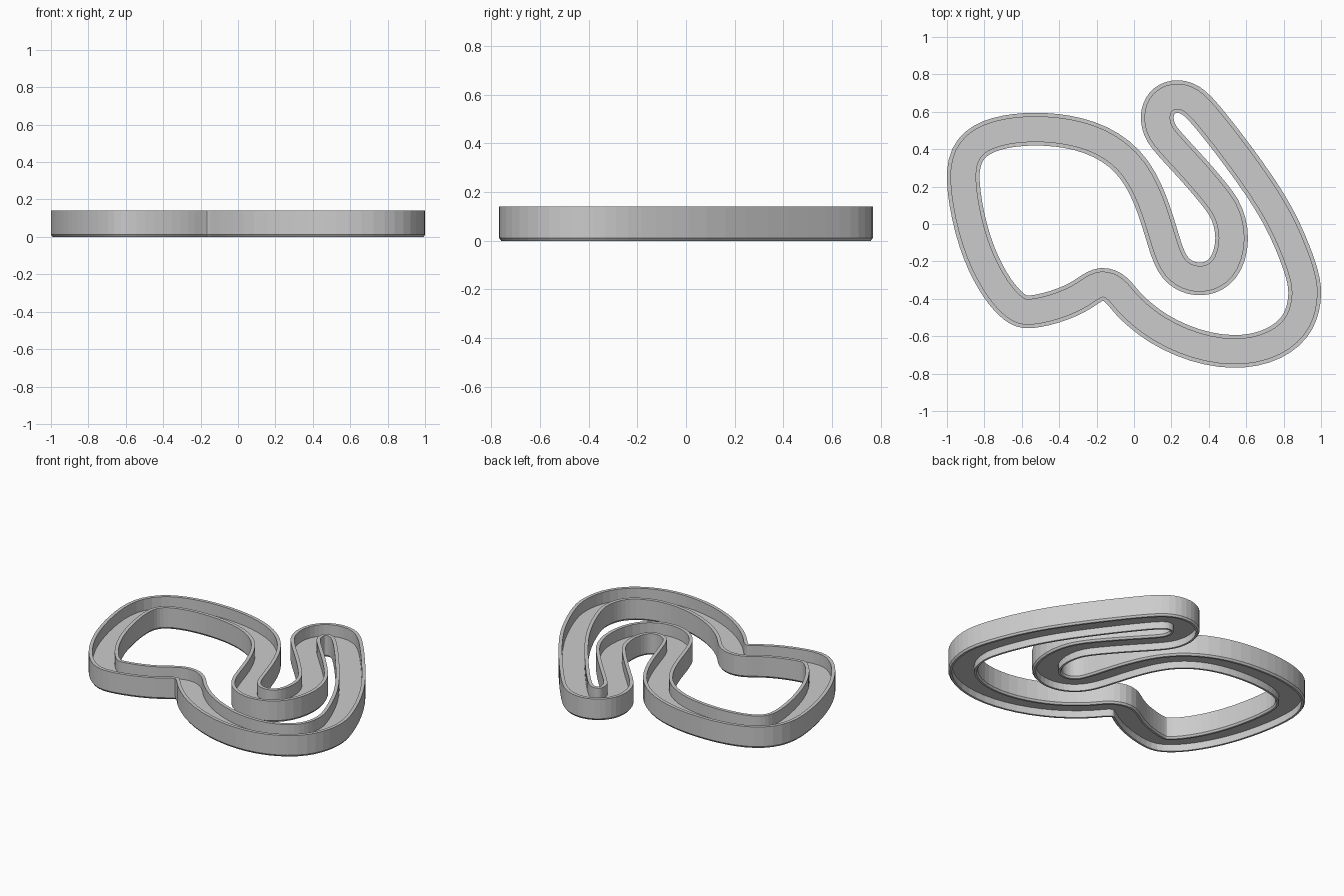
import bpy, bmesh
from mathutils import Vector

if "Cube" in bpy.data.objects:
    bpy.data.objects.remove(bpy.data.objects["Cube"])

# Centre line of the closed track, clockwise from the left side
PATH = [
    (-.912, .24), (-.893, .37), (-.813, .455), (-.68, .497), (-.53, .51),
    (-.353, .497), (-.176, .444), (-.03, .34), (.064, .193), (.128, .02),
    (.176, -.144), (.22, -.228), (.281, -.273), (.353, -.287), (.428, -.27),
    (.495, -.205), (.527, -.07), (.497, .065), (.435, .155), (.322, .289),
    (.18, .44), (.134, .508), (.123, .578), (.139, .634), (.178, .67),
    (.235, .683), (.302, .664), (.38, .59), (.55, .374), (.733, .115),
    (.834, -.088), (.898, -.262), (.912, -.364), (.893, -.476), (.829, -.575),
    (.698, -.65), (.524, -.674), (.326, -.64), (.128, -.551), (-.013, -.436),
    (-.064, -.375), (-.112, -.327), (-.171, -.31), (-.23, -.337), (-.30, -.385),
    (-.422, -.435), (-.555, -.463), (-.615, -.45), (-.68, -.395), (-.749, -.302),
    (-.826, -.15), (-.882, .04)]

# Half of the cross-section (offset, height): floor, wall, chamfered foot, underside
HALF = [(.066, .065), (.066, .14), (.0875, .14), (.0875, .012),
        (.079, 0), (.066, 0), (.066, .045)]
SECTION = HALF + [(-u, z) for u, z in reversed(HALF)]


def spline(pts, steps):
    """Closed Catmull-Rom curve through the points."""
    n, out = len(pts), []
    for i in range(n):
        a, b, c, d = (Vector(pts[(i + k) % n]) for k in (-1, 0, 1, 2))
        for s in range(steps):
            t = s / steps
            out.append(.5 * (2 * b + (c - a) * t + (2 * a - 5 * b + 4 * c - d) * t * t
                             + (3 * b - a - 3 * c + d) * t ** 3))
    return out


def smooth(pts):
    n = len(pts)
    return [pts[i] * .5 + (pts[i - 1] + pts[(i + 1) % n]) * .25 for i in range(n)]


def fit(pts, hx, hy):
    """Centre and scale the line to the given half sizes."""
    xs, ys = [p.x for p in pts], [p.y for p in pts]
    x0, x1, y0, y1 = min(xs), max(xs), min(ys), max(ys)
    return [Vector(((p.x - (x0 + x1) / 2) * 2 * hx / (x1 - x0),
                    (p.y - (y0 + y1) / 2) * 2 * hy / (y1 - y0))) for p in pts]


def offset(pts, d):
    """Parallel line; points that fold over in tight bends snap to a good neighbour."""
    n, raw = len(pts), []
    for i in range(n):
        t = (pts[(i + 1) % n] - pts[i - 1]).normalized()
        raw.append(pts[i] + Vector((-t.y, t.x)) * d)
    good = [min((r - p).length for p in pts) > abs(d) - .004 for r in raw]
    out = []
    for i in range(n):
        k = next(j for s in range(n) for j in ((i - s) % n, (i + s) % n) if good[j])
        out.append(raw[k])
    return out


line = spline(PATH, 3)
for _ in range(3):
    line = smooth(line)
line = fit(line, .9125, .681)

# Sweep the section along the line
bm = bmesh.new()
rings = [[bm.verts.new((p.x, p.y, z)) for p in offset(line, u)] for u, z in SECTION]
for r, ring in enumerate(rings):
    nxt = rings[(r + 1) % len(rings)]
    for i in range(len(line)):
        j = (i + 1) % len(line)
        bm.faces.new((ring[i], ring[j], nxt[j], nxt[i]))
bmesh.ops.remove_doubles(bm, verts=bm.verts, dist=.0005)
bmesh.ops.recalc_face_normals(bm, faces=bm.faces)
mesh = bpy.data.meshes.new("track_channel")
bm.to_mesh(mesh)
bm.free()
track = bpy.data.objects.new("track_channel", mesh)
bpy.context.collection.objects.link(track)
